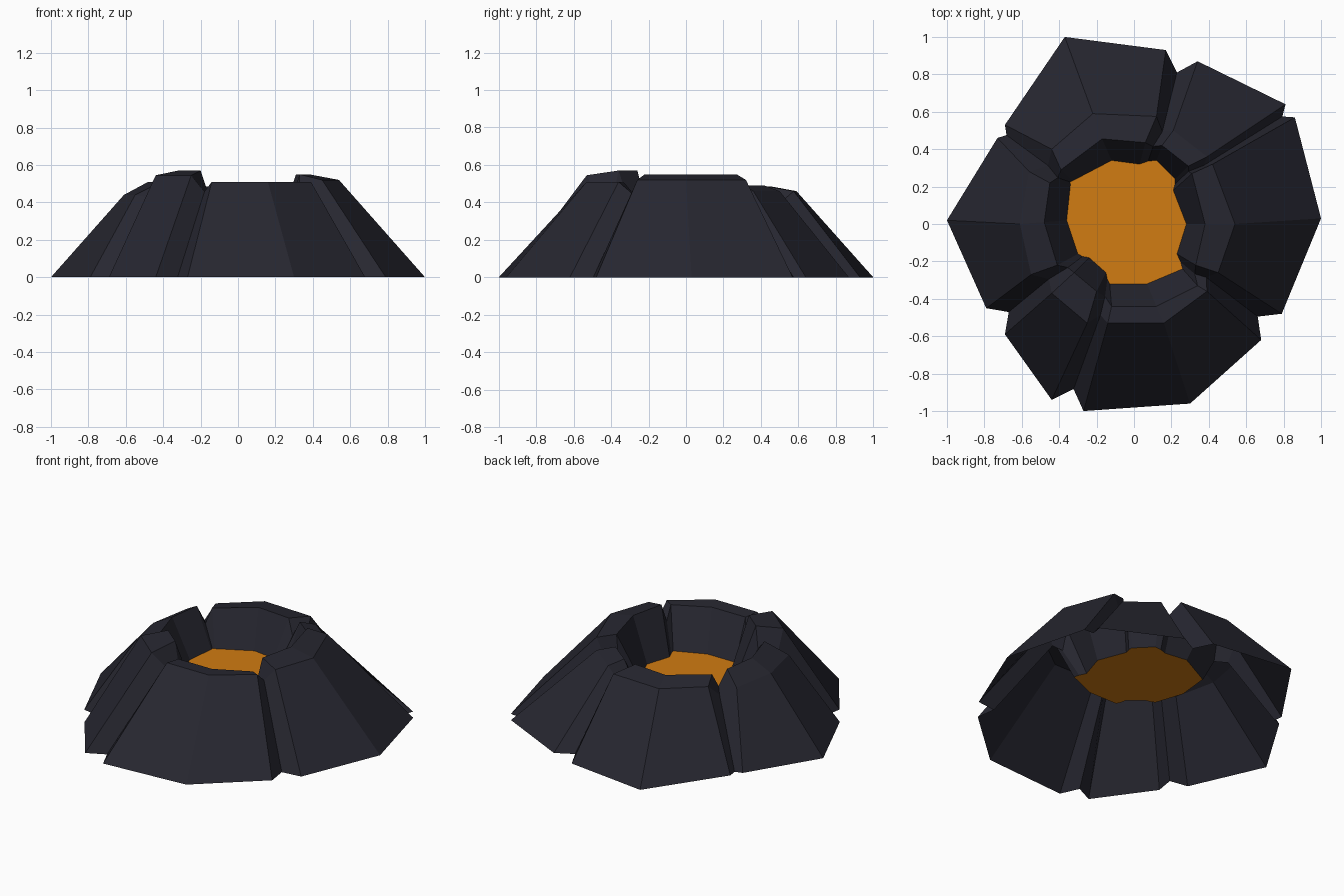
import bpy
from mathutils import Vector

if "Cube" in bpy.data.objects:
    bpy.data.objects.remove(bpy.data.objects["Cube"])

LAVA_Z = 0.26


def material(name, rgb):
    m = bpy.data.materials.new(name)
    m.diffuse_color = (*rgb, 1)
    m.use_nodes = True
    m.node_tree.nodes["Principled BSDF"].inputs["Base Color"].default_value = m.diffuse_color
    return m


def make(name, verts, faces, mat):
    me = bpy.data.meshes.new(name)
    me.from_pydata(verts, [], faces)
    me.materials.append(mat)
    me.update()
    ob = bpy.data.objects.new(name, me)
    bpy.context.collection.objects.link(ob)
    return ob


rock = material("dark_rock", (0.020, 0.020, 0.030))
lava = material("orange_lava", (0.64, 0.20, 0.006))

# Rock slabs counter-clockwise: foot, outer rim + height, inner rim + height,
# crater floor, inset of the groove that follows
right = ([(.79, -.48), (1, .03), (.86, .57)],
         [(.45, -.26), (.54, 0), (.42, .32)], .52,
         [(.33, -.22), (.38, 0), (.31, .27)], .55,
         [(.23, -.16), (.28, 0), (.21, .18)], .95)
back_right = ([(.81, .64), (.34, .87)],
              [(.39, .36), (.21, .50)], .46,
              [(.29, .31), (.15, .42)], .49,
              [(.22, .24), (.12, .34)], .90)
back = ([(.17, .93), (-.37, 1), (-.69, .53)],
        [(.12, .575), (-.22, .59), (-.44, .40)], .46,
        [(.06, .435), (-.17, .455), (-.39, .29)], .485,
        [(.03, .32), (-.12, .34), (-.33, .23)], .96)
left = ([(-.73, .46), (-1, .02), (-.79, -.45)],
        [(-.56, .28), (-.61, 0), (-.55, -.27)], .44,
        [(-.45, .22), (-.48, .01), (-.41, -.22)], .51,
        [(-.34, .21), (-.36, .02), (-.30, -.16)], .905)
front_left = ([(-.69, -.59), (-.44, -.94)],
              [(-.44, -.37), (-.25, -.53)], .545,
              [(-.32, -.26), (-.20, -.36)], .57,
              [(-.24, -.18), (-.15, -.26)], .91)
front = ([(-.27, -1), (.30, -.96), (.68, -.62)],
         [(-.14, -.53), (.16, -.53), (.39, -.36)], .51,
         [(-.12, -.44), (.12, -.44), (.34, -.33)], .505,
         [(-.13, -.32), (.07, -.32), (.26, -.24)], .90)
slabs = [right, back_right, back, left, front_left, front]

# Columns of four points: foot, outer rim, inner rim, crater floor
columns = []
for i, (foot, outer, oz, inner, iz, floor, inset) in enumerate(slabs):
    for f, o, n, b in zip(foot, outer, inner, floor):
        columns.append([Vector((*f, 0)), Vector((*o, oz)),
                        Vector((*n, iz)), Vector((*b, LAVA_Z))])
    nxt = slabs[(i + 1) % len(slabs)]
    start = [Vector((*nxt[0][0], 0)), Vector((*nxt[1][0], nxt[2])),
             Vector((*nxt[3][0], nxt[4])), Vector((*nxt[5][0], LAVA_Z))]
    groove = []
    for a, b, s, drop in zip(columns[-1], start, (inset, .92, .97, 1.02), (0, .07, .10, 0)):
        m = (a + b) / 2
        groove.append(Vector((m.x * s, m.y * s, m.z - drop)))
    columns.append(groove)

# Open-bottomed rock cone
n = len(columns)
verts = [v for c in columns for v in c]
faces = []
for i in range(n):
    j = (i + 1) % n
    for k in range(3):
        faces.append((4 * i + k, 4 * j + k, 4 * j + k + 1, 4 * i + k + 1))
make("rock_cone", verts, faces, rock)

# Lava pool closing the crater
make("lava_pool", [c[3] for c in columns], [tuple(range(n))], lava)
